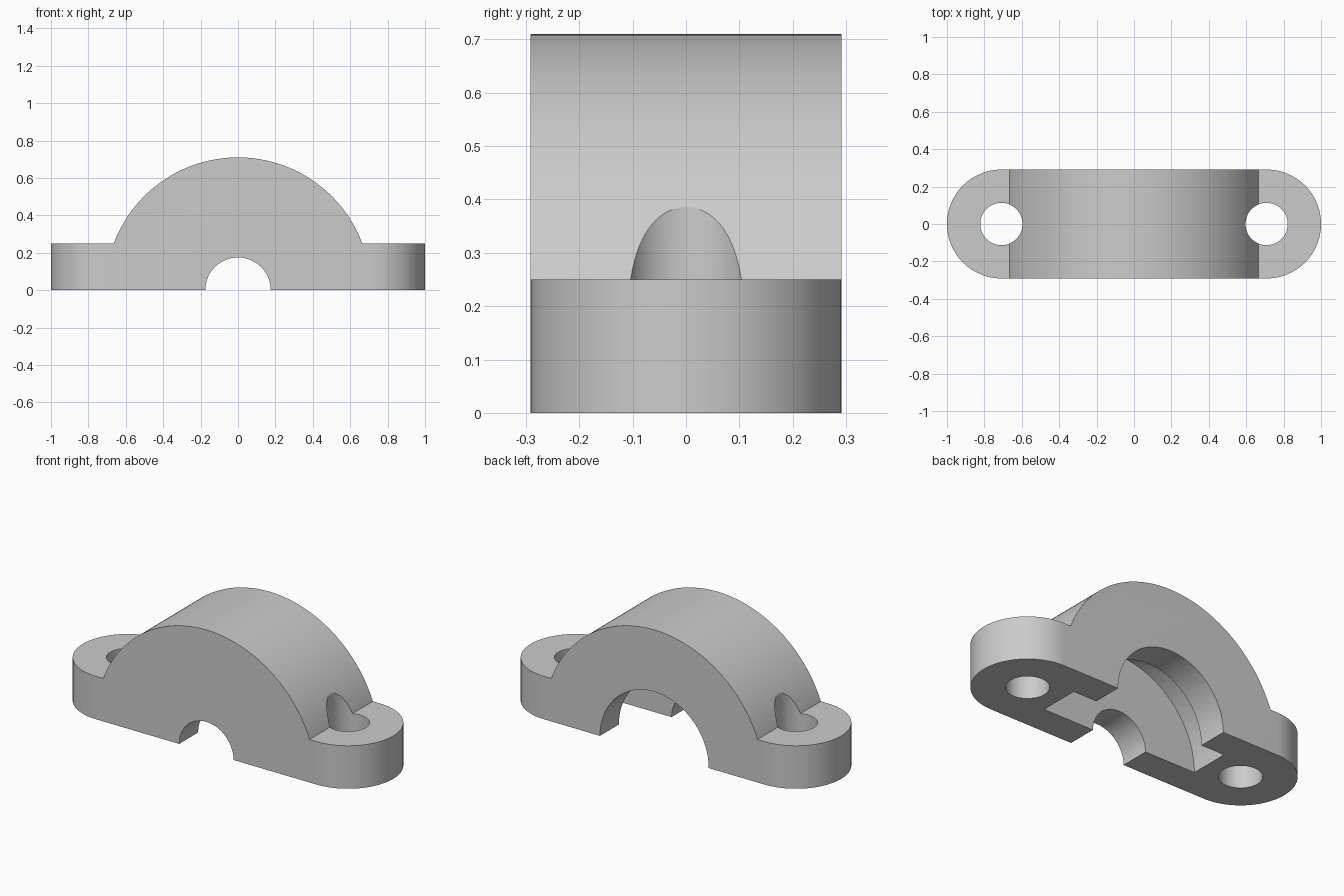
import bpy, bmesh, math

if "Cube" in bpy.data.objects:
    bpy.data.objects.remove(bpy.data.objects["Cube"], do_unlink=True)

DOME_R, PLATE_H, DEPTH = 0.71, 0.25, 0.291   # dome radius, flange height, half depth
HOLE_X, HOLE_R = 0.709, 0.113
SHAFT_R, REAR_R, GROOVE_R, GROOVE_Y = 0.175, 0.35, 0.5, 0.117

grey = bpy.data.materials.new("cast grey")
grey.use_nodes = True
colour = (0.6, 0.6, 0.6, 1)
grey.diffuse_color = colour
grey.node_tree.nodes["Principled BSDF"].inputs["Base Color"].default_value = colour


def arc(cx, cy, r, start, end, n):
    """Points along an arc, angles in degrees."""
    angles = [math.radians(start + (end - start) * i / n) for i in range(n + 1)]
    return [(cx + r * math.cos(a), cy + r * math.sin(a)) for a in angles]


def prism(name, outline, low, high, axis):
    """Extrude a closed 2D outline along z, or along y with the outline in xz."""
    bm = bmesh.new()
    place = (lambda u, v, w: (u, v, w)) if axis == "z" else (lambda u, v, w: (u, w, v))
    face = bm.faces.new([bm.verts.new(place(u, v, low)) for u, v in outline])
    moved = bmesh.ops.extrude_face_region(bm, geom=[face])["geom"]
    bmesh.ops.translate(bm, vec=place(0, 0, high - low),
                        verts=[g for g in moved if isinstance(g, bmesh.types.BMVert)])
    bmesh.ops.recalc_face_normals(bm, faces=bm.faces)
    mesh = bpy.data.meshes.new(name)
    bm.to_mesh(mesh)
    bm.free()
    ob = bpy.data.objects.new(name, mesh)
    bpy.context.collection.objects.link(ob)
    mesh.materials.append(grey)
    return ob


# Front silhouette: half round dome on a flat flange
foot = math.degrees(math.asin(PLATE_H / DOME_R))
silhouette = [(-1.2, 0), (1.2, 0), (1.2, PLATE_H)]
silhouette += arc(0, 0, DOME_R, foot, 180 - foot, 96) + [(-1.2, PLATE_H)]
housing = prism("bearing_cap", silhouette, -0.5, 0.5, "y")

# Plan outline: long slot shape with rounded ends
plan = arc(HOLE_X, 0, DEPTH, -90, 90, 48) + arc(-HOLE_X, 0, DEPTH, 90, 270, 48)
tools = [(prism("plan_trim", plan, -0.3, 1, "z"), "INTERSECT")]

# Bolt holes, cut up through the dome sides as well
for side, label in ((1, "left"), (-1, "right")):
    ring = arc(side * HOLE_X, 0, HOLE_R, 0, 360, 64)[:-1]
    tools.append((prism(label + "_bolt_cutter", ring, -0.2, 1, "z"), "DIFFERENCE"))

# Shaft bore, wider rear bore and inner ring groove
for label, r, low, high in (("shaft", SHAFT_R, -0.5, 0.05),
                            ("rear", REAR_R, 0, 0.5),
                            ("groove", GROOVE_R, -GROOVE_Y, GROOVE_Y)):
    ring = arc(0, 0, r, 1.875, 361.875, 96)[:-1]
    tools.append((prism(label + "_cutter", ring, low, high, "y"), "DIFFERENCE"))

for tool, operation in tools:
    mod = housing.modifiers.new(tool.name, "BOOLEAN")
    mod.operation, mod.solver, mod.object = operation, "EXACT", tool
    tool.hide_render = True

# Bake the cuts and drop the cutters
bpy.context.view_layer.update()
graph = bpy.context.evaluated_depsgraph_get()
result = bpy.data.meshes.new_from_object(housing.evaluated_get(graph))
housing.modifiers.clear()
housing.data = result
for tool, _ in tools:
    bpy.data.objects.remove(tool, do_unlink=True)

result.materials.clear()
result.materials.append(grey)
for poly in result.polygons:
    poly.material_index = 0

bpy.ops.object.select_all(action="DESELECT")
housing.select_set(True)
bpy.context.view_layer.objects.active = housing
bpy.ops.object.shade_smooth_by_angle(angle=math.radians(30))
